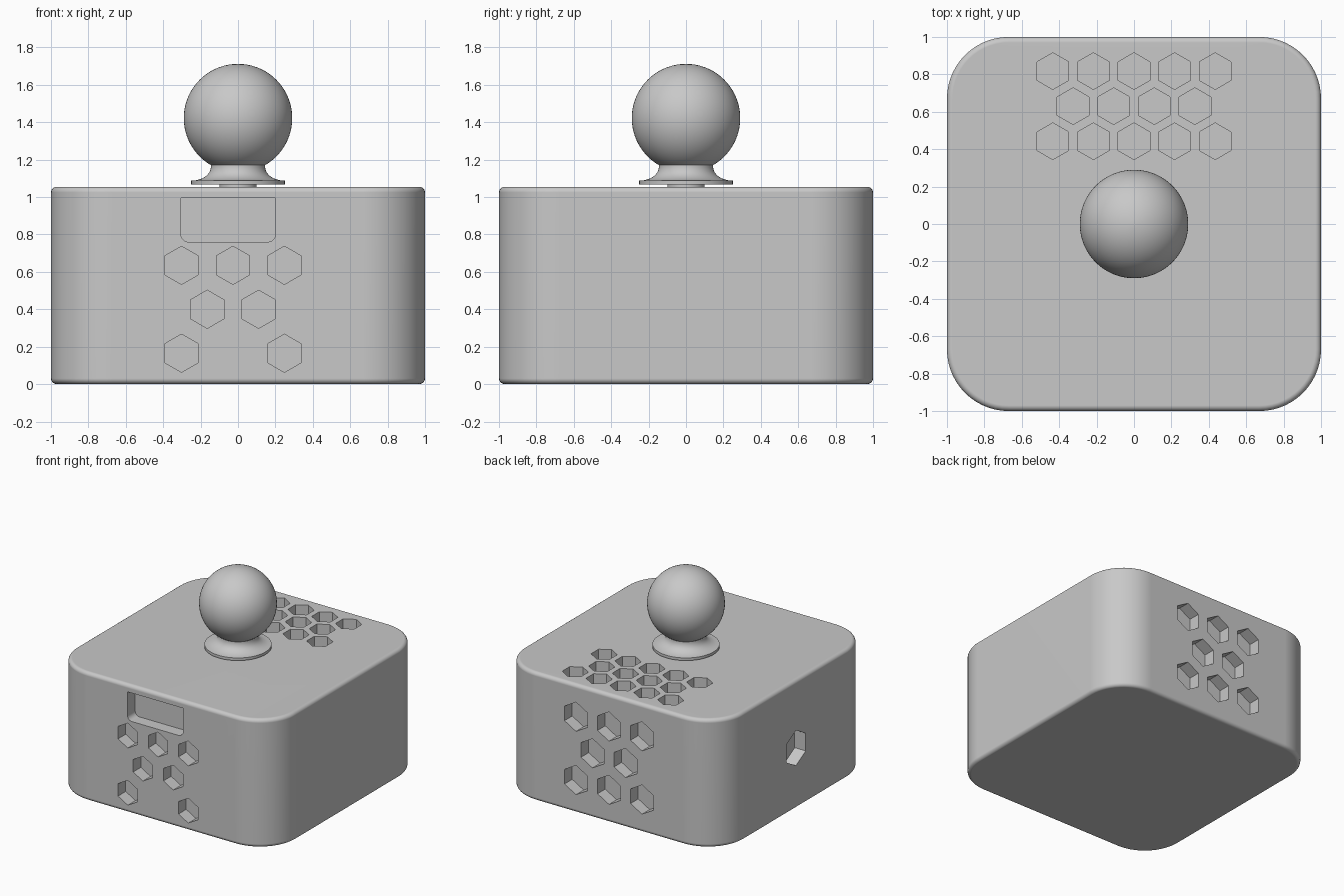
import bpy, bmesh, math
from mathutils import Matrix, Vector

old = bpy.data.objects.get("Cube")
if old:
    bpy.data.objects.remove(old, do_unlink=True)

grey = bpy.data.materials.new("plain grey")
grey.use_nodes = True
COLOUR = (0.58, 0.58, 0.58, 1)
grey.diffuse_color = COLOUR
grey.node_tree.nodes["Principled BSDF"].inputs["Base Color"].default_value = COLOUR


def make(name, bm):
    bmesh.ops.recalc_face_normals(bm, faces=bm.faces)
    mesh = bpy.data.meshes.new(name)
    bm.to_mesh(mesh)
    bm.free()
    ob = bpy.data.objects.new(name, mesh)
    bpy.context.collection.objects.link(ob)
    mesh.materials.append(grey)
    return ob


def activate(ob):
    bpy.ops.object.select_all(action="DESELECT")
    ob.select_set(True)
    bpy.context.view_layer.objects.active = ob


def add_box(bm, low, high):
    low, high = Vector(low), Vector(high)
    mat = Matrix.Translation((low + high) / 2) @ Matrix.Diagonal((*(high - low), 1))
    return bmesh.ops.create_cube(bm, size=1, matrix=mat)["verts"]


def bevel_along(bm, axis, radius, segments):
    edges = [e for e in bm.edges
             if abs((e.verts[0].co - e.verts[1].co).normalized()[axis]) > 0.99]
    bmesh.ops.bevel(bm, geom=edges, offset=radius, segments=segments,
                    profile=0.5, affect="EDGES")


def rounded_box(name, half, z0, z1, radius, rim=0):
    bm = bmesh.new()
    add_box(bm, (-half, -half, z0), (half, half, z1))
    bevel_along(bm, 2, radius, 14)
    if rim:
        edges = [e for e in bm.edges
                 if abs(e.verts[0].co.z - e.verts[1].co.z) < 1e-5]
        bmesh.ops.bevel(bm, geom=edges, offset=rim, segments=4,
                        profile=0.5, affect="EDGES")
    return make(name, bm)


def add_hole(bm, centre, radius, axis, sides=6):
    """Prism cutter through a wall; hexagons have a point up (or towards y)."""
    turn = {"z": Matrix.Identity(4),
            "y": Matrix.Rotation(math.pi / 2, 4, "X"),
            "x": Matrix.Rotation(math.pi / 2, 4, "Z") @ Matrix.Rotation(math.pi / 2, 4, "X")}[axis]
    ring = []
    for end in (-0.1, 0.1):
        for i in range(sides):
            a = math.pi / 2 + 2 * math.pi * i / sides
            p = Vector((radius * math.cos(a), radius * math.sin(a), end))
            ring.append(bm.verts.new(turn @ p + Vector(centre)))
    bm.faces.new(ring[:sides])
    bm.faces.new(ring[sides:])
    for i in range(sides):
        j = (i + 1) % sides
        bm.faces.new((ring[i], ring[j], ring[sides + j], ring[sides + i]))


def grid(count, pitch, row_pitch):
    """Three staggered rows of hexagon centres."""
    for row in (-1, 0, 1):
        n = count - (row == 0)
        for i in range(n):
            yield (i - (n - 1) / 2) * pitch, row * row_pitch


def cut(target, cutter):
    mod = target.modifiers.new("cut", "BOOLEAN")
    mod.operation = "DIFFERENCE"
    mod.solver = "EXACT"
    mod.object = cutter
    activate(target)
    bpy.ops.object.modifier_apply(modifier=mod.name)
    bpy.data.objects.remove(cutter, do_unlink=True)


def smooth(ob):
    activate(ob)
    bpy.ops.object.shade_smooth_by_angle(angle=math.radians(30))
    mod = ob.modifiers.new("even shading", "WEIGHTED_NORMAL")
    mod.keep_sharp = True


# Hollow case
WALL, TOP = 0.06, 1.055
case = rounded_box("case", 1, 0, TOP, 0.33, 0.03)
cut(case, rounded_box("cavity", 1 - WALL, WALL, TOP - WALL, 0.27))

# Vent, cable and floor openings
bm = bmesh.new()
for u, v in grid(5, 0.217, 0.1875):
    add_hole(bm, (u, 0.63 + v, TOP), 0.098, "z")
for u, v in grid(3, 0.275, 0.235):
    add_hole(bm, (u - 0.027, -1, 0.4 + v), 0.102, "y")
for u, v in grid(3, 0.30, 0.26):
    add_hole(bm, (u, 1, 0.53 + v), 0.12, "y")
add_hole(bm, (-1, 0, 0.5), 0.145, "x")
add_hole(bm, (0, -0.555, 0), 0.39, "z", 64)
cut(case, make("openings", bm))

# Front slot with rounded lower corners
bm = bmesh.new()
add_box(bm, (-0.305, -1.1, 0.76), (0.2, -0.9, 0.994))
edges = [e for e in bm.edges if all(v.co.z < 0.8 for v in e.verts)
         and abs(e.verts[0].co.y - e.verts[1].co.y) > 0.1]
bmesh.ops.bevel(bm, geom=edges, offset=0.04, segments=5, profile=0.5, affect="EDGES")
cut(case, make("slot", bm))
smooth(case)

# Inner mount and sloping floor sides
bm = bmesh.new()
add_box(bm, (-0.25, -0.1, WALL - 0.01), (0.27, 0.3, 0.44))
make("inner_mount", bm)
for side, name in ((1, "left_ramp"), (-1, "right_ramp")):
    bm = bmesh.new()
    section = [(0.46, 0.055), (0.95, 0.055), (0.95, 0.33)]
    ends = [[bm.verts.new((side * x, y, z)) for x, z in section] for y in (-0.1, 0.7)]
    for end in ends:
        bm.faces.new(end)
    for i in range(3):
        j = (i + 1) % 3
        bm.faces.new((ends[0][i], ends[0][j], ends[1][j], ends[1][i]))
    make(name, bm)

# Ball knob with flared neck, rim and peg
R, CZ = 0.29, 1.422
profile = [(0, 1.04), (0.1, 1.04), (0.1, 1.066), (0.25, 1.066), (0.25, 1.088),
           (0.222, 1.09), (0.19, 1.1), (0.165, 1.117), (0.15, 1.137), (0.145, 1.158)]
start = math.asin(0.145 / R)
STEPS = 30
for i in range(STEPS + 1):
    a = start + (math.pi - start) * i / STEPS
    profile.append((R * math.sin(a) if i < STEPS else 0, CZ - R * math.cos(a)))
bm = bmesh.new()
line = [bm.verts.new((r, 0, z)) for r, z in profile]
geom = line + [bm.edges.new(pair) for pair in zip(line, line[1:])]
bmesh.ops.spin(bm, geom=geom, cent=(0, 0, 0), axis=(0, 0, 1),
               angle=2 * math.pi, steps=64)
bmesh.ops.remove_doubles(bm, verts=bm.verts, dist=1e-4)
smooth(make("ball_knob", bm))
